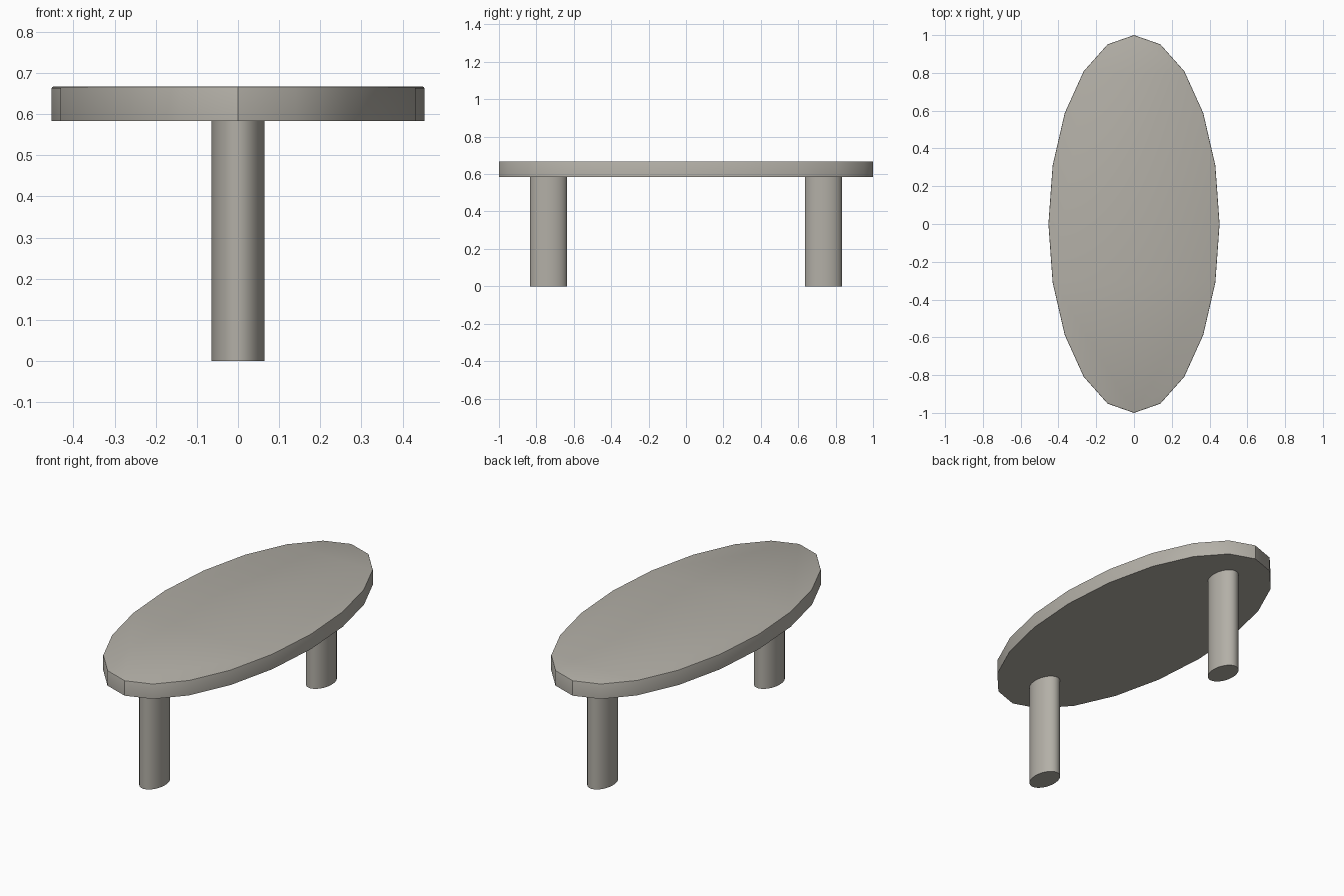
import bpy
import bmesh
from mathutils import Matrix

cube = bpy.data.objects.get("Cube")
if cube:
    bpy.data.objects.remove(cube, do_unlink=True)

# Single warm grey finish
grey = bpy.data.materials.new("warm_grey")
grey.use_nodes = True
colour = (0.45, 0.43, 0.385, 1)
grey.diffuse_color = colour
grey.node_tree.nodes["Principled BSDF"].inputs["Base Color"].default_value = colour


def oval_prism(name, sides, rx, ry, y, bottom, top, rim=0):
    """Upright oval column, with an optional small bevel on its top rim."""
    bm = bmesh.new()
    bmesh.ops.create_cone(bm, cap_ends=True, segments=sides,
                          radius1=1, radius2=1, depth=1)
    size = Matrix.Diagonal((rx, ry, top - bottom, 1))
    bm.transform(Matrix.Translation((0, y, (top + bottom) / 2)) @ size)
    if rim:
        edges = [e for e in bm.edges
                 if all(v.co.z > top - 0.001 for v in e.verts)]
        bmesh.ops.bevel(bm, geom=edges, offset=rim, segments=2,
                        profile=0.5, affect='EDGES')
    mesh = bpy.data.meshes.new(name)
    bm.to_mesh(mesh)
    bm.free()
    mesh.materials.append(grey)
    obj = bpy.data.objects.new(name, mesh)
    bpy.context.collection.objects.link(obj)
    bpy.ops.object.select_all(action='DESELECT')
    obj.select_set(True)
    bpy.context.view_layer.objects.active = obj
    bpy.ops.object.shade_smooth_by_angle(angle=0.54)
    return obj


# Faceted oval top with a softened upper rim
oval_prism("table_top", 20, 0.453, 1.0, 0, 0.583, 0.667, rim=0.004)

# Two oval legs on the long axis
for name, y in (("front_leg", -0.735), ("back_leg", 0.735)):
    oval_prism(name, 32, 0.065, 0.1, y, 0, 0.583)
